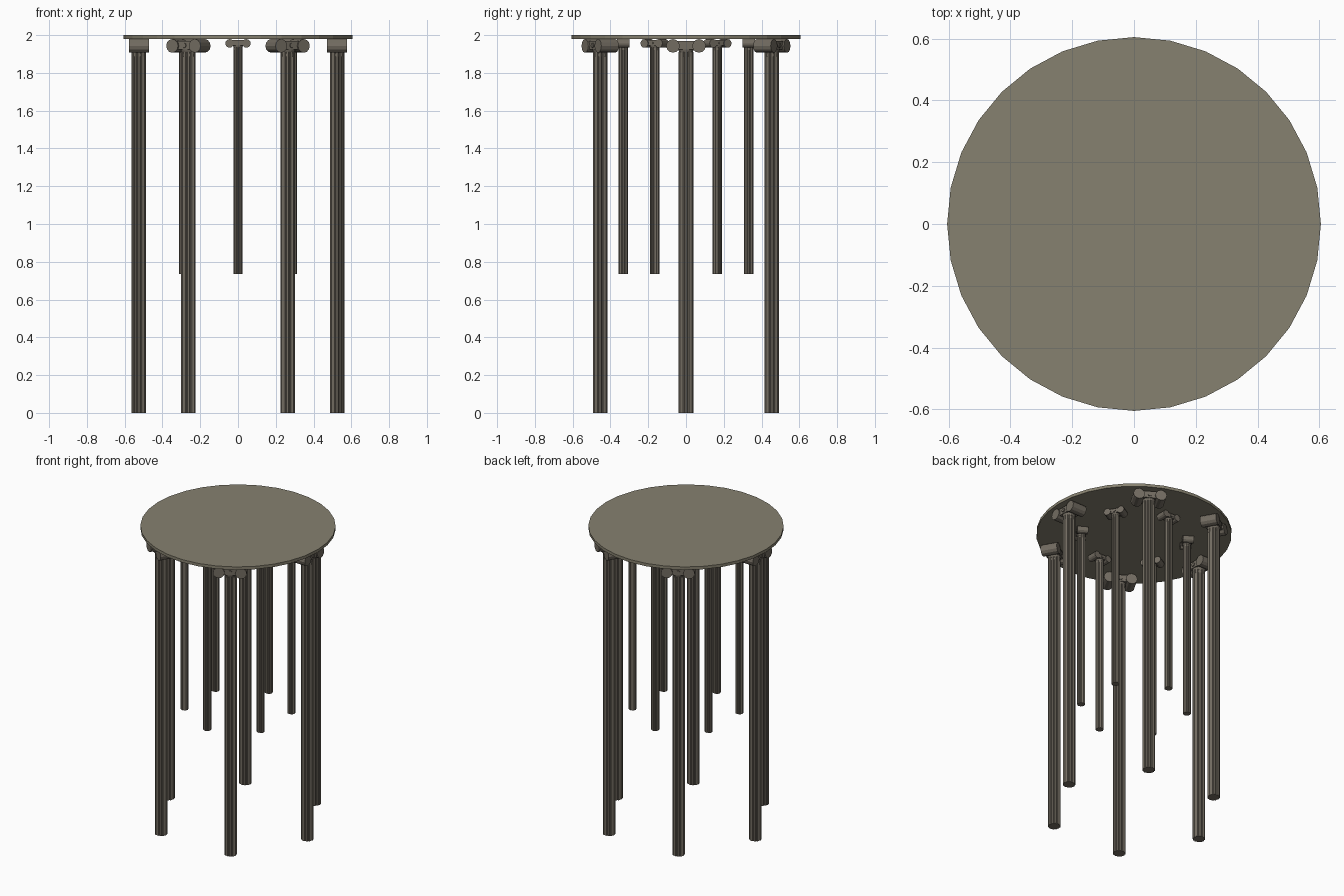
import bpy, bmesh
from math import pi, cos, sin
from mathutils import Matrix, Vector

cube = bpy.data.objects.get("Cube")
if cube:
    bpy.data.objects.remove(cube)


def material(name, rgb):
    m = bpy.data.materials.new(name)
    m.use_nodes = True
    m.diffuse_color = (*rgb, 1)
    m.node_tree.nodes["Principled BSDF"].inputs["Base Color"].default_value = (*rgb, 1)
    return m


roof_stone = material("olive stone", (0.24, 0.22, 0.16))
column_stone = material("brown grey stone", (0.17, 0.15, 0.12))


def cylinder(bm, r1, r2, depth, centre, sides, turn=Matrix()):
    bmesh.ops.create_cone(bm, cap_ends=True, segments=sides, radius1=r1, radius2=r2,
                          depth=depth, matrix=Matrix.Translation(centre) @ turn)


def finish(bm, name, mat):
    bmesh.ops.recalc_face_normals(bm, faces=bm.faces[:])
    mesh = bpy.data.meshes.new(name)
    bm.to_mesh(mesh)
    bm.free()
    mesh.materials.append(mat)
    obj = bpy.data.objects.new(name, mesh)
    bpy.context.collection.objects.link(obj)
    return obj


def shaft_mesh(bm, radius, bottom, top, flutes=12):
    # Flat fillets separated by shallow grooves
    profile = []
    for i in range(flutes):
        for step, scale in ((-0.25, 1), (0.25, 1), (0.5, 0.88)):
            a = 2 * pi * (i + step) / flutes
            profile.append((radius * scale * cos(a), radius * scale * sin(a), bottom))
    face = bm.faces.new([bm.verts.new(p) for p in profile])
    up = bmesh.ops.extrude_face_region(bm, geom=[face], use_keep_orig=True)
    verts = [v for v in up["geom"] if isinstance(v, bmesh.types.BMVert)]
    bmesh.ops.translate(bm, verts=verts, vec=(0, 0, top - bottom))


def capital_mesh(bm, s, top):
    # Local x points outwards, y runs along the pair of scrolls
    along_x = Matrix.Rotation(pi / 2, 4, "Y")
    mid = top - 0.037 * s
    for side in (-1, 1):
        cylinder(bm, 0.036 * s, 0.036 * s, 0.106 * s, (0, side * 0.069 * s, mid), 12, along_x)
    # Cushion between the scrolls
    block = Matrix.Translation((0, 0, mid + 0.004 * s)) @ Matrix.Diagonal((0.088 * s, 0.12 * s, 0.045 * s, 1))
    bmesh.ops.create_cube(bm, size=1, matrix=block)
    # Flared bowl and neck ring
    cylinder(bm, 0.034 * s, 0.046 * s, 0.04 * s, (0, 0, mid - 0.022 * s), 16)
    cylinder(bm, 0.037 * s, 0.037 * s, 0.016 * s, (0, 0, top - 0.085 * s), 16)
    # Rosettes on both faces
    cylinder(bm, 0.013 * s, 0.013 * s, 0.1 * s, (0, 0, mid + 0.003 * s), 8, along_x)


def column_ring(name, count, ring_radius, start, s, bottom, top):
    for i in range(count):
        angle = start + 2 * pi * i / count
        place = Matrix.Rotation(angle, 4, "Z") @ Matrix.Translation((ring_radius, 0, 0))
        for part in ("shaft", "capital"):
            bm = bmesh.new()
            if part == "shaft":
                shaft_mesh(bm, 0.039 * s, bottom, top - 0.07 * s)
            else:
                capital_mesh(bm, s, top)
            obj = finish(bm, f"{name}_{part}_{i + 1}", column_stone)
            obj.matrix_world = place


# Round roof slab
bm = bmesh.new()
cylinder(bm, 0.605, 0.605, 0.02, (0, 0, 1.99), 32)
finish(bm, "roof_slab", roof_stone)

# Tall outer ring and shorter inner ring
column_ring("outer_column", 6, 0.525, 0, 1, 0, 1.98)
column_ring("inner_column", 6, 0.332, pi / 6, 0.64, 0.735, 1.98)
